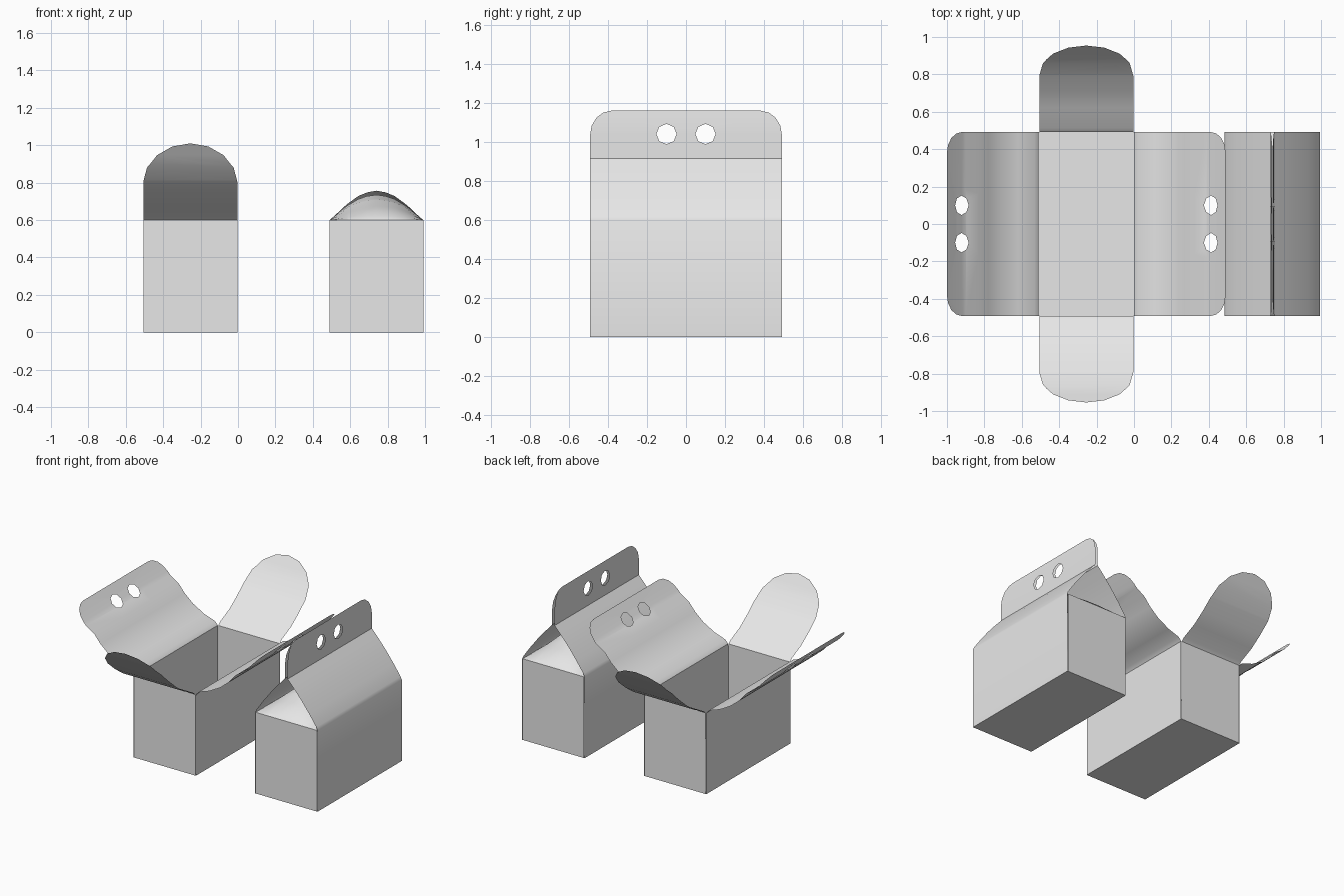
import bpy, bmesh, math
from mathutils import Vector

cube = bpy.data.objects.get("Cube")
if cube:
    bpy.data.objects.remove(cube)

card = bpy.data.materials.new("grey_card")
card.use_nodes = True
card.diffuse_color = (0.8, 0.8, 0.8, 1)
card.node_tree.nodes["Principled BSDF"].inputs["Base Color"].default_value = (0.8, 0.8, 0.8, 1)

HALF_X, HALF_Y, WALL = 0.255, 0.492, 0.6
UP = Vector((0, 0, 1))

# Fold profiles: (distance out from the wall, height)
WALL_FOLD = [(0, 0), (0, WALL)]
OPEN_LONG = WALL_FOLD + [(.022, .625), (.11, .655), (.2, .705), (.27, .765), (.32, .825),
                         (.39, .87), (.44, .925), (.49, .985)]
OPEN_SHORT = WALL_FOLD + [(.022, .62), (.13, .672), (.22, .737), (.31, .815), (.39, .905), (.462, 1.01)]
CLOSED_LONG = WALL_FOLD + [(-.01, .622), (-.065, .7), (-.13, .785), (-.19, .855), (-.245, .915),
                           (-.245, .99), (-.246, 1.06), (-.25, 1.12), (-.254, 1.16)]


def tucked_short(top):
    return WALL_FOLD + [(-.02, .622), (-.12, .665), (-.25, .71), (-.4, top)]


def sheet(name, centre, normal, half, profile, corner=None, holes=(), arch=False):
    """Cut a flat blank, score it at the folds, then bend it along the profile."""
    normal = Vector(normal)
    across = UP.cross(normal)
    pts = [Vector(p) for p in profile]
    knots = [0.0]
    for a, b in zip(pts, pts[1:]):
        knots.append(knots[-1] + (b - a).length)
    total = knots[-1]

    # Outline with rounded top corners, plus octagonal finger holes
    outline = [(-half, 0), (half, 0)]
    if corner:
        rx, ry = corner
        arc = [(half - rx + rx * math.cos(a), total - ry + ry * math.sin(a))
               for a in (math.pi / 8 * i for i in range(5))]
        mirrored = [(-x, s) for x, s in reversed(arc) if x > 1e-5]
        outline += arc + mirrored
    else:
        outline += [(half, total), (-half, total)]
    loops = [outline]
    for x in holes:
        loops.append([(x + .052 * math.cos(i * math.pi / 4), total - .12 + .052 * math.sin(i * math.pi / 4))
                      for i in range(8)])

    bm = bmesh.new()
    for loop in loops:
        verts = [bm.verts.new((x, s, 0)) for x, s in loop]
        for a, b in zip(verts, verts[1:] + verts[:1]):
            bm.edges.new((a, b))
    bmesh.ops.triangle_fill(bm, edges=bm.edges[:], use_beauty=True)
    bm.normal_update()
    for f in bm.faces:
        if f.normal.z < 0:
            f.normal_flip()

    # Score lines
    cuts = [((0, s, 0), (0, 1, 0)) for s in knots[1:-1]]
    if arch:
        cuts += [((half * i / 5, 0, 0), (1, 0, 0)) for i in range(-4, 5)]
    for co, no in cuts:
        geom = bm.verts[:] + bm.edges[:] + bm.faces[:]
        bmesh.ops.bisect_plane(bm, geom=geom, dist=1e-5, plane_co=co, plane_no=no)

    # Bend
    for v in bm.verts:
        x, s = v.co.x, v.co.y
        i = 0
        while i < len(knots) - 2 and s > knots[i + 1]:
            i += 1
        out, z = pts[i].lerp(pts[i + 1], (s - knots[i]) / (knots[i + 1] - knots[i]))
        if arch and z > WALL:
            z = WALL + (z - WALL) * (1 - (x / half) ** 2)
        v.co = Vector(centre) + across * x + normal * out + UP * z

    mesh = bpy.data.meshes.new(name)
    bm.to_mesh(mesh)
    bm.free()
    mesh.materials.append(card)
    obj = bpy.data.objects.new(name, mesh)
    bpy.context.collection.objects.link(obj)
    bpy.ops.object.select_all(action='DESELECT')
    obj.select_set(True)
    bpy.context.view_layer.objects.active = obj
    bpy.ops.object.shade_smooth_by_angle(angle=math.radians(32))
    return obj


def carton(label, cx, long_fold, front_fold, back_fold, arch):
    # Long sides with handle flaps, and glue tabs inside opposite corners
    for side, sx in (("left", 1), ("right", -1)):
        wall_x = cx + sx * HALF_X
        sheet(f"{label}_{side}_panel", (wall_x, 0, 0), (sx, 0, 0), HALF_Y, long_fold,
              corner=(.11, .125), holes=(-.1, .1))
        sheet(f"{label}_{side}_glue_tab", (wall_x, -sx * (HALF_Y - .087), 0), (sx, 0, 0), .085,
              [(-.004, .01), (-.004, WALL - .01)])
    # Short ends with rounded flaps
    for end, sy, fold in (("front", -1, front_fold), ("back", 1, back_fold)):
        sheet(f"{label}_{end}_panel", (cx, sy * HALF_Y, 0), (0, sy, 0), HALF_X - .004, fold,
              corner=(HALF_X - .004, .26), arch=arch)
    # Base
    bm = bmesh.new()
    bm.faces.new([bm.verts.new((cx + x * HALF_X, y * HALF_Y, 0))
                  for x, y in ((-1, -1), (-1, 1), (1, 1), (1, -1))])
    mesh = bpy.data.meshes.new(f"{label}_base")
    bm.to_mesh(mesh)
    bm.free()
    mesh.materials.append(card)
    bpy.context.collection.objects.link(bpy.data.objects.new(f"{label}_base", mesh))


carton("open_carton", -.255, OPEN_LONG, OPEN_SHORT, OPEN_SHORT, False)
carton("closed_carton", .74, CLOSED_LONG, tucked_short(.735), tucked_short(.757), True)
